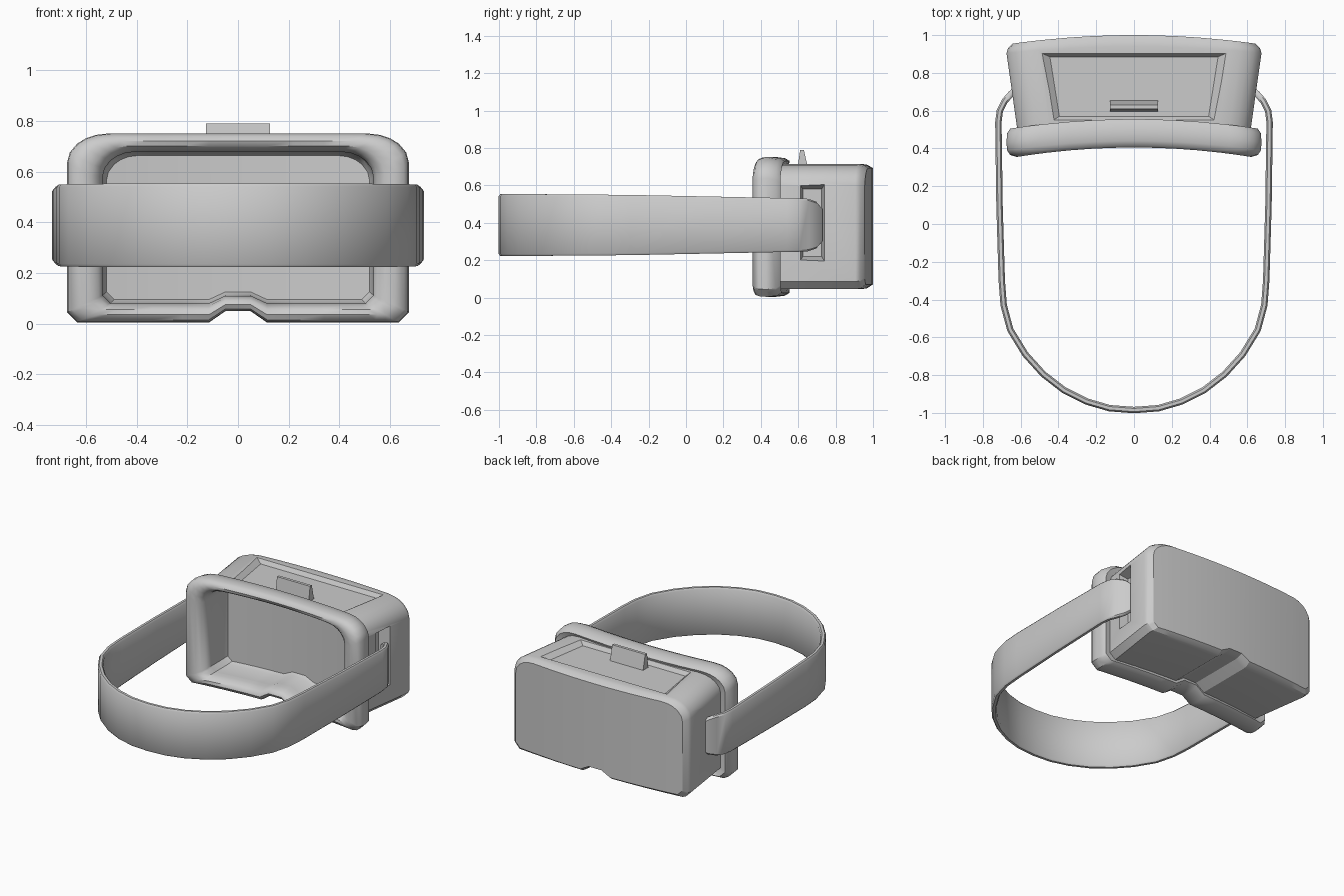
import bpy, bmesh, math
from mathutils import Vector

if "Cube" in bpy.data.objects:
    bpy.data.objects.remove(bpy.data.objects["Cube"])

grey = bpy.data.materials.new("plain grey")
grey.diffuse_color = (0.6, 0.6, 0.6, 1)
grey.use_nodes = True
grey.node_tree.nodes["Principled BSDF"].inputs["Base Color"].default_value = grey.diffuse_color


def make(name, verts, faces):
    bm = bmesh.new()
    vs = [bm.verts.new(v) for v in verts]
    for f in faces:
        bm.faces.new([vs[i] for i in f])
    bmesh.ops.recalc_face_normals(bm, faces=bm.faces)
    me = bpy.data.meshes.new(name)
    bm.to_mesh(me)
    bm.free()
    ob = bpy.data.objects.new(name, me)
    bpy.context.collection.objects.link(ob)
    me.materials.append(grey)
    return ob


def smooth(ob, angle):
    bpy.ops.object.select_all(action='DESELECT')
    ob.select_set(True)
    bpy.context.view_layer.objects.active = ob
    bpy.ops.object.shade_smooth_by_angle(angle=math.radians(angle))


# Mask outline: big top corners, small bottom chamfers, nose notch below.
# It is made of columns, so the ring can be capped with a strip of quads.
def outline(w, z0, z1, notch, y, bend, rx=0.17, rz=0.115):
    c = rx * (1 - math.sin(math.radians(50)))
    half = [(0, z0 + notch, z1), (0.05, z0 + notch, z1), (0.115, z0, z1),
            (0.22, z0, z1), (0.34, z0, z1)]
    for t in (0, 20, 35, 50, 70, 90):
        a = math.radians(t)
        x = w - rx + rx * math.sin(a)
        half.append((x, z0 + max(0, x - w + c), z1 - rz * (1 - math.cos(a))))
    cols = [(-x, b, t) for x, b, t in half[:0:-1]] + half
    yy = lambda x: y + bend * (1 - (x / w) ** 2)
    return ([(x, yy(x), b) for x, b, t in cols] +
            [(x, yy(x), t) for x, b, t in reversed(cols)])


def loft(name, rings, closed):
    n = len(rings[0])
    verts = [v for r in rings for v in r]
    faces = []
    for k in range(len(rings) if closed else len(rings) - 1):
        a, b = k * n, (k + 1) % len(rings) * n
        faces += [(a + i, a + (i + 1) % n, b + (i + 1) % n, b + i) for i in range(n)]
    if not closed:
        for o in (0, (len(rings) - 1) * n):
            faces += [(o + i, o + i + 1, o + n - 2 - i, o + n - 1 - i)
                      for i in range(n // 2 - 1)]
    return make(name, verts, faces)


# Box with separate bottom and top rectangles (x0, x1, y0, y1, z)
def frustum(name, lower, upper):
    verts = [(x, y, z) for pts, z in (lower, upper) for x, y in pts]
    return make(name, verts, [(0, 1, 2, 3), (4, 5, 6, 7)] +
                [(i, (i + 1) % 4, 4 + (i + 1) % 4, 4 + i) for i in range(4)])


def trapezoid(rear, front, y0, y1):
    return [(-rear, y0), (rear, y0), (front, y1), (-front, y1)]


# Headset body: cavity back, cavity mouth, rear rim, sides, bevelled front
body = loft("headset_body", [
    outline(0.52, 0.095, 0.665, 0.03, 0.63, 0.04, 0.13, 0.10),
    outline(0.532, 0.083, 0.678, 0.03, 0.60, 0.045, 0.135, 0.10),
    outline(0.535, 0.08, 0.68, 0.03, 0.46, 0.05, 0.135, 0.10),
    outline(0.612, 0.045, 0.715, 0.045, 0.46, 0.05),
    outline(0.675, 0.045, 0.715, 0.045, 0.905, 0.035),
    outline(0.667, 0.05, 0.71, 0.045, 0.93, 0.04),
    outline(0.642, 0.07, 0.692, 0.035, 0.955, 0.045, 0.15, 0.11),
], False)

# Recesses: lid panel on top, strap slots in both sides
cutters = [frustum("lid_cutter",
                   (trapezoid(0.395, 0.445, 0.57, 0.885), 0.688),
                   (trapezoid(0.45, 0.525, 0.535, 0.92), 0.74))]
for s in (-1, 1):
    ob = frustum("slot_cutter", ([(-0.05, -0.18), (0.05, -0.18), (0.05, 0.18), (-0.05, 0.18)], 0.575),
                 ([(-0.075, -0.22), (0.075, -0.22), (0.075, 0.22), (-0.075, 0.22)], 0.70))
    for v in ob.data.vertices:
        a, b, c = v.co
        v.co = (s * c, 0.675 + a, 0.40 + b)
    if s > 0:
        bm = bmesh.new()
        bm.from_mesh(ob.data)
        bmesh.ops.recalc_face_normals(bm, faces=bm.faces)
        bm.to_mesh(ob.data)
        bm.free()
    cutters.append(ob)
for c in cutters:
    c.hide_render = True
    m = body.modifiers.new("cut", 'BOOLEAN')
    m.operation, m.solver, m.object = 'DIFFERENCE', 'EXACT', c
    bpy.context.view_layer.objects.active = body
    bpy.ops.object.modifier_apply(modifier=m.name)
    bpy.data.objects.remove(c)
smooth(body, 28)

# Face padding: rounded tube following the outline
pad = loft("face_padding", [
    outline(0.655, 0.025, 0.73, 0.045, 0.505, 0.05),
    outline(0.672, 0.01, 0.745, 0.045, 0.48, 0.05),
    outline(0.675, 0.004, 0.752, 0.045, 0.43, 0.05),
    outline(0.672, 0.006, 0.75, 0.045, 0.39, 0.05),
    outline(0.655, 0.015, 0.74, 0.043, 0.365, 0.05),
    outline(0.62, 0.035, 0.722, 0.04, 0.355, 0.05, 0.16),
    outline(0.58, 0.055, 0.702, 0.036, 0.362, 0.05, 0.15),
    outline(0.55, 0.07, 0.688, 0.033, 0.385, 0.05, 0.14, 0.105),
    outline(0.535, 0.08, 0.68, 0.03, 0.425, 0.05, 0.135, 0.10),
    outline(0.535, 0.08, 0.68, 0.03, 0.49, 0.05, 0.135, 0.10),
], True)
smooth(pad, 40)

# Latch on the lid
latch = frustum("lid_latch", (trapezoid(0.127, 0.127, 0.595, 0.655), 0.68),
                (trapezoid(0.127, 0.127, 0.61, 0.63), 0.79))

# Head strap: outer path (x, y, half height), mirrored, ends tucked in slots
half = [(0, -0.985, 0.165), (0.13, -0.975, 0.165), (0.25, -0.94, 0.165),
        (0.37, -0.88, 0.165), (0.48, -0.795, 0.165), (0.575, -0.69, 0.164),
        (0.655, -0.56, 0.163), (0.69, -0.43, 0.162), (0.70, -0.3, 0.161),
        (0.712, 0.1, 0.153), (0.718, 0.54, 0.144), (0.71, 0.60, 0.143),
        (0.685, 0.65, 0.14), (0.65, 0.69, 0.125), (0.615, 0.715, 0.095)]
path = [(-x, y, h) for x, y, h in half[:0:-1]] + half
verts, faces = [], []
section = [(-1, -0.93), (-0.5, -1), (0.5, -1), (1, -0.93),
           (1, 0.93), (0.5, 1), (-0.5, 1), (-1, 0.93)]
for i, (x, y, h) in enumerate(path):
    p, q = path[max(i - 1, 0)], path[min(i + 1, len(path) - 1)]
    t = Vector((q[0] - p[0], q[1] - p[1])).normalized()
    for u, v in section:
        verts.append((x + t.y * u * 0.017, y - t.x * u * 0.017, 0.388 + v * h))
n = len(section)
for k in range(len(path) - 1):
    faces += [(k * n + i, k * n + (i + 1) % n, (k + 1) * n + (i + 1) % n, (k + 1) * n + i)
              for i in range(n)]
faces += [tuple(range(n)), tuple(range(len(verts) - n, len(verts)))]
strap = make("head_strap", verts, faces)
smooth(strap, 40)
